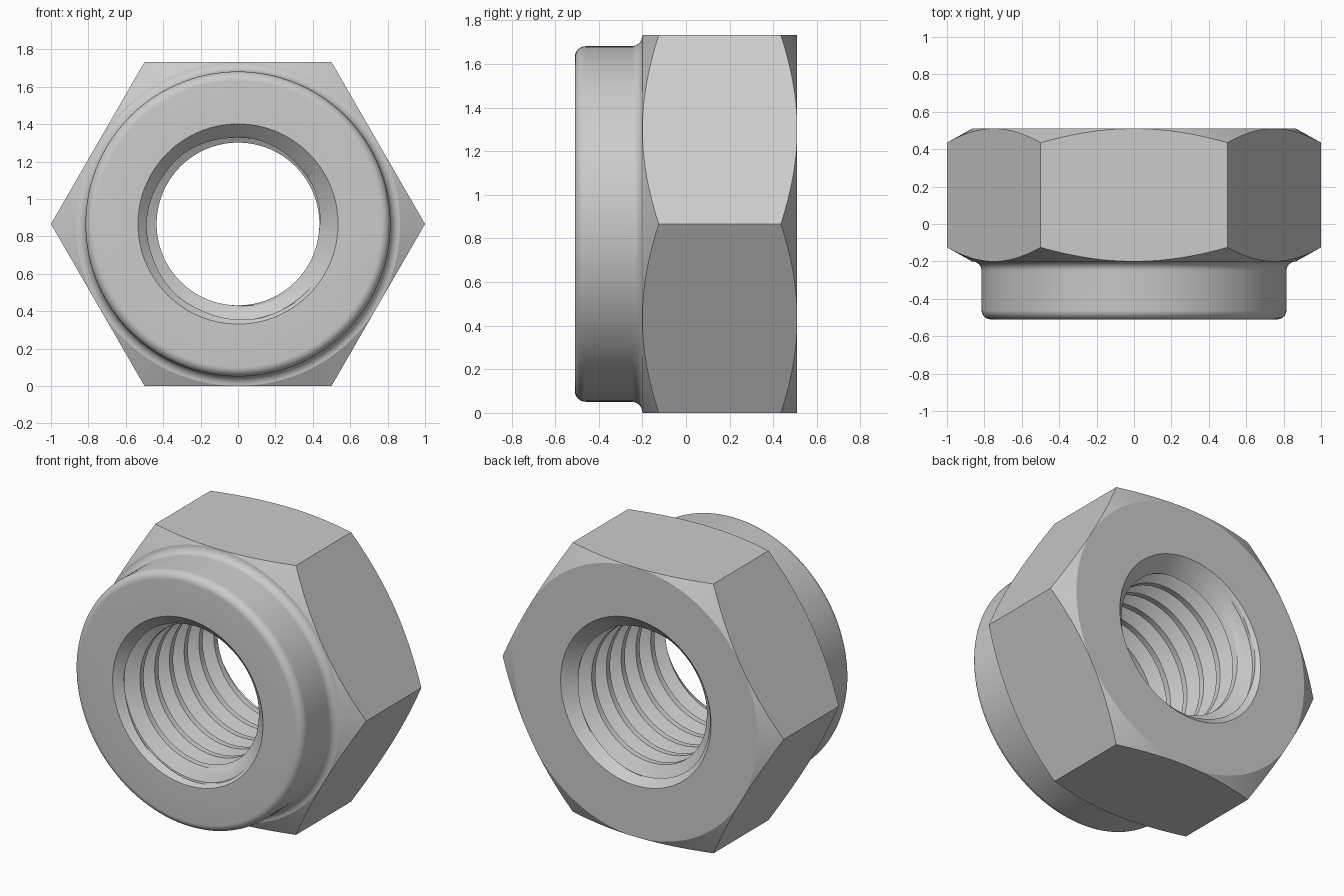
import bpy, bmesh
from math import pi, sin, cos

if "Cube" in bpy.data.objects:
    bpy.data.objects.remove(bpy.data.objects["Cube"])

N = 120                        # columns round the axis (multiple of 6)
AP = cos(pi / 6)               # hexagon apothem, also height of the axis
END = 0.51                     # half length along y
COLLAR, STEP, FILLET = 0.815, -0.2, 0.05
MOUTH, MINOR, MAJOR, PITCH = 0.535, 0.435, 0.515, 0.15
SLOPE = 0.56                   # corner chamfer, y per unit of radius

bm = bmesh.new()


def skin(columns):
    """Join neighbouring columns of (angle, radius, y) points with quads."""
    rows = [[bm.verts.new((r * cos(a), y, AP + r * sin(a))) for a, r, y in col]
            for col in columns]
    for c, d in zip(rows, rows[1:]):
        for j in range(len(c) - 1):
            bm.faces.new((c[j], c[j + 1], d[j + 1], d[j]))


def outer_column(i):
    a = 2 * pi * i / N
    hexr = AP / cos((a % (pi / 3)) - pi / 6)
    drop = (hexr - AP) * SLOPE
    arc = [k * pi / 16 for k in range(9)]
    pts = [(MOUTH, -END)]
    # rounded collar rim, then the hollow fillet against the hexagon
    pts += [(COLLAR - FILLET + FILLET * sin(t), -END + FILLET - FILLET * cos(t)) for t in arc]
    pts += [(AP - (AP - COLLAR) * cos(t), STEP - FILLET + FILLET * sin(t)) for t in arc]
    # chamfered hexagon and back face
    pts += [(hexr, STEP + drop), (hexr, END - drop), (AP, END), (MOUTH, END)]
    return [(a, r, y) for r, y in pts]


# one pitch of thread: flat crest, flank, flat root, flank
SUB = 6
crest, root = PITCH / 4, PITCH / 8
flank = (PITCH - crest - root) / 2
profile = [(0, MINOR)]
profile += [(crest + flank * k / SUB, MINOR + (MAJOR - MINOR) * k / SUB) for k in range(SUB + 1)]
profile += [(crest + flank + root + flank * k / SUB, MAJOR - (MAJOR - MINOR) * k / SUB)
            for k in range(SUB)]


def bore_column(i):
    a = 2 * pi * i / N
    col = []
    for turn in range(-6, 7):
        for dy, r in profile:
            y = turn * PITCH + dy - PITCH * a / (2 * pi)
            y = max(-END, min(END, y))
            mouth = MOUTH - (END - abs(y))        # 45 degree countersink
            col.append((a, mouth if abs(y) >= END else max(r, mouth), y))
    return col


skin([outer_column(i) for i in range(N + 1)])
skin([bore_column(i) for i in range(N + 1)])
bmesh.ops.remove_doubles(bm, verts=bm.verts[:], dist=1e-4)
bmesh.ops.recalc_face_normals(bm, faces=bm.faces[:])

mesh = bpy.data.meshes.new("collared_hex_nut")
bm.to_mesh(mesh)
bm.free()
nut = bpy.data.objects.new("collared_hex_nut", mesh)
bpy.context.collection.objects.link(nut)
bpy.context.view_layer.objects.active = nut
nut.select_set(True)
bpy.ops.object.shade_smooth_by_angle(angle=pi / 9)
